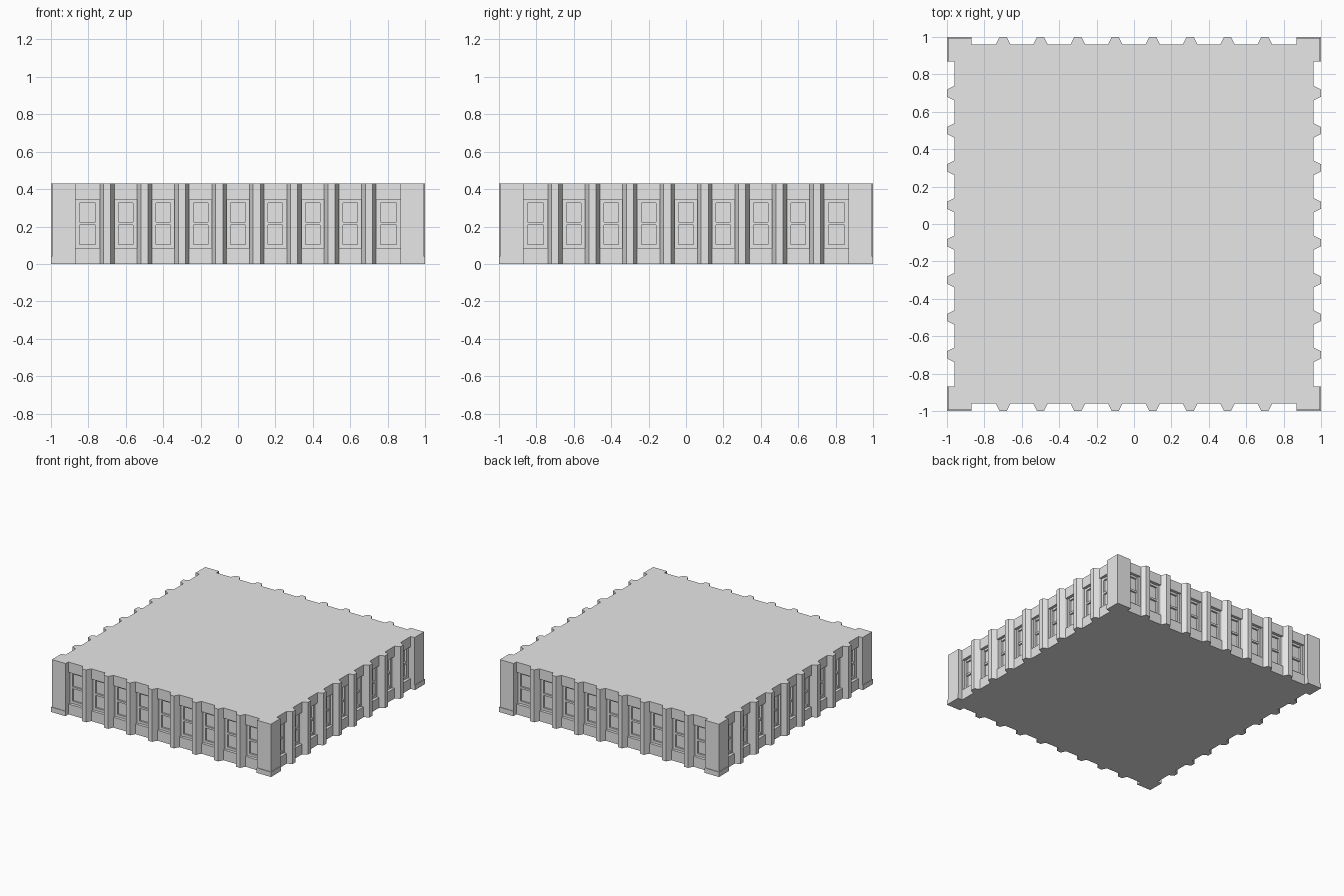
import bpy
import bmesh
from math import pi
from mathutils import Matrix, Vector

HEIGHT, WALL, CORNER, FACE = 0.43, 0.96, 0.87, 0.995
SILL, HEAD, GLASS = 0.085, 0.345, 0.922
RIBS = [-0.7 + 0.2 * i for i in range(8)]
RIB_BASE, RIB_TIP = 0.039, 0.019

cube = bpy.data.objects.get("Cube")
if cube:
    bpy.data.objects.remove(cube)

stone = bpy.data.materials.new("pale_grey_stone")
stone.use_nodes = True
stone.diffuse_color = (0.8, 0.8, 0.8, 1)
stone.node_tree.nodes["Principled BSDF"].inputs["Base Color"].default_value = (0.8, 0.8, 0.8, 1)


def finish(name, bm):
    bmesh.ops.recalc_face_normals(bm, faces=bm.faces)
    mesh = bpy.data.meshes.new(name)
    bm.to_mesh(mesh)
    bm.free()
    mesh.materials.append(stone)
    obj = bpy.data.objects.new(name, mesh)
    bpy.context.collection.objects.link(obj)
    return obj


def box(bm, x0, x1, y0, y1, z0, z1, turn=0):
    size = Matrix.Diagonal((x1 - x0, y1 - y0, z1 - z0, 1))
    place = Matrix.Translation(((x0 + x1) / 2, (y0 + y1) / 2, (z0 + z1) / 2))
    bmesh.ops.create_cube(bm, size=1, matrix=Matrix.Rotation(turn * pi / 2, 4, "Z") @ place @ size)


# Plan of one facade: corner pier, tapered ribs, corner pier
side = [(-FACE, -FACE), (-CORNER, -FACE), (-CORNER, -WALL)]
for x in RIBS:
    side += [(x - RIB_BASE, -WALL), (x - RIB_TIP, -1), (x + RIB_TIP, -1), (x + RIB_BASE, -WALL)]
side += [(CORNER, -WALL), (CORNER, -FACE)]

# Storey block: the plan turned round four sides and raised
bm = bmesh.new()
plan = []
for turn in range(4):
    spin = Matrix.Rotation(turn * pi / 2, 3, "Z")
    plan += [bm.verts.new(spin @ Vector((x, y, 0))) for x, y in side]
floor = bm.faces.new(plan)
raised = bmesh.ops.extrude_face_region(bm, geom=[floor])
top = [v for v in raised["geom"] if isinstance(v, bmesh.types.BMVert)]
bmesh.ops.translate(bm, verts=top, vec=(0, 0, HEIGHT))
storey = finish("storey_block", bm)

# Window bays between the ribs
starts = [-CORNER] + [x + RIB_BASE for x in RIBS]
ends = [x - RIB_BASE for x in RIBS] + [CORNER]
bays = [(a + 0.002, b - 0.002) for a, b in zip(starts, ends)]

# Recesses cut into every bay
bm = bmesh.new()
for turn in range(4):
    for a, b in bays:
        box(bm, a, b, -WALL - 0.01, -GLASS, SILL, HEAD, turn)
cutter = finish("window_recess_cutter", bm)
cutter.hide_render = True
cut = storey.modifiers.new("window_recesses", "BOOLEAN")
cut.operation = "DIFFERENCE"
cut.solver = "EXACT"
cut.object = cutter
bpy.context.view_layer.update()
graph = bpy.context.evaluated_depsgraph_get()
storey_mesh = bpy.data.meshes.new_from_object(storey.evaluated_get(graph))
storey.modifiers.clear()
storey.data = storey_mesh
bpy.data.objects.remove(cutter)

# Sash frames: stiles, rails and a meeting rail in each recess
bm = bmesh.new()
MID = (SILL + HEAD) / 2
BACK = -GLASS + 0.003
for turn in range(4):
    for a, b in bays:
        for x0, x1 in ((a, a + 0.02), (b - 0.02, b)):
            box(bm, x0, x1, -0.94, BACK, SILL, HEAD, turn)
        for z0, z1 in ((SILL, SILL + 0.02), (MID - 0.008, MID + 0.008), (HEAD - 0.018, HEAD)):
            box(bm, a + 0.02, b - 0.02, -0.936, BACK, z0, z1, turn)
finish("window_frames", bm)

# Low plinths around the corner piers
bm = bmesh.new()
for turn in range(4):
    box(bm, CORNER, 1, -1, -CORNER, 0, 0.04, turn)
finish("corner_plinths", bm)
